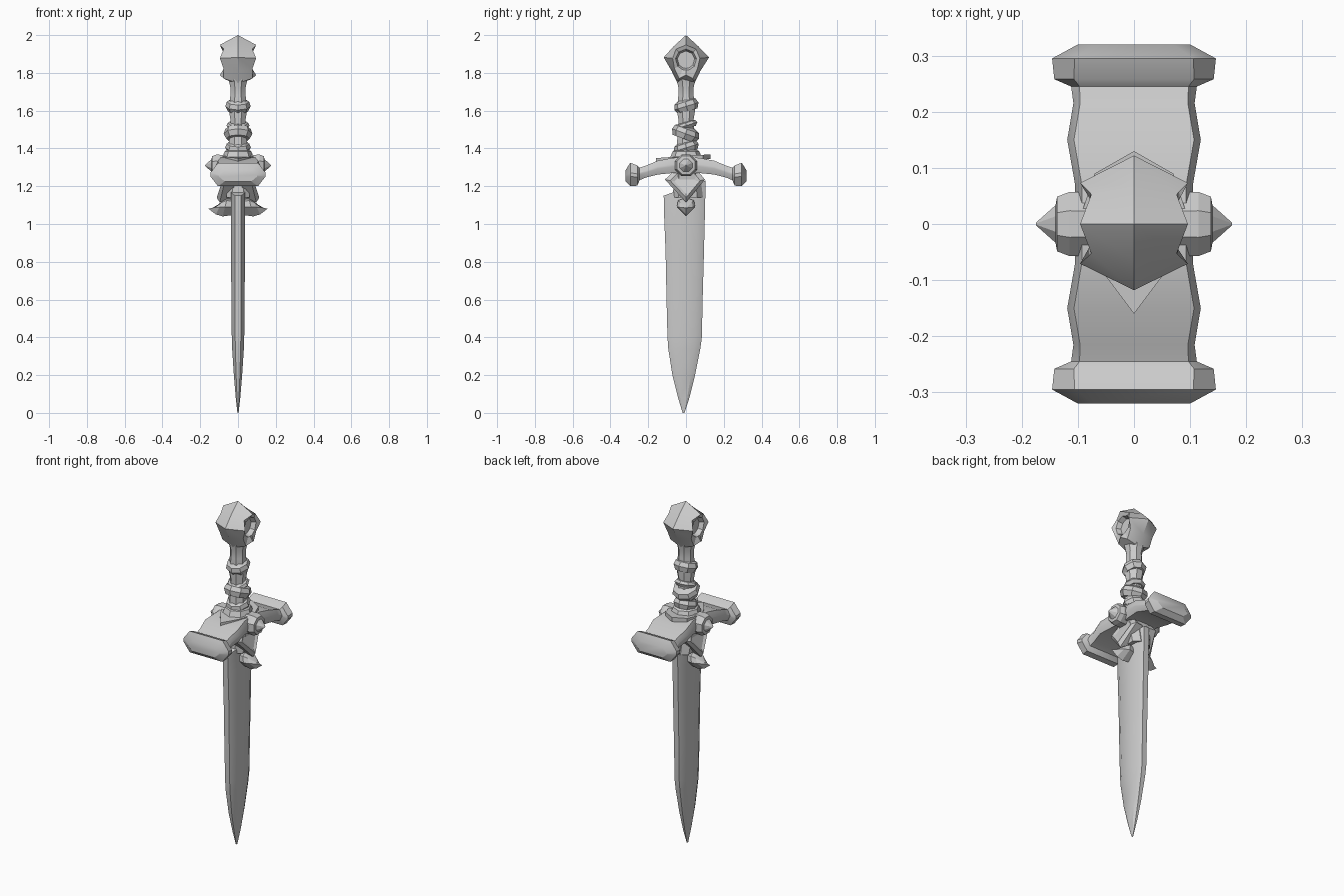
import bpy, bmesh, math
from mathutils import Vector, Matrix

if "Cube" in bpy.data.objects:
    bpy.data.objects.remove(bpy.data.objects["Cube"])


def finish(name, bm, angle=28):
    bmesh.ops.recalc_face_normals(bm, faces=bm.faces[:])
    mesh = bpy.data.meshes.new(name)
    bm.to_mesh(mesh)
    bm.free()
    ob = bpy.data.objects.new(name, mesh)
    bpy.context.collection.objects.link(ob)
    bpy.ops.object.select_all(action='DESELECT')
    bpy.context.view_layer.objects.active = ob
    ob.select_set(True)
    bpy.ops.object.shade_smooth_by_angle(angle=math.radians(angle))
    return ob


def loft(name, rings, closed=False, angle=28):
    """Skin a series of equal-length rings; cap the ends unless closed."""
    bm = bmesh.new()
    vs = [[bm.verts.new(p) for p in r] for r in rings]
    n = len(rings[0])
    pairs = list(zip(vs, vs[1:])) + ([(vs[-1], vs[0])] if closed else [])
    for a, b in pairs:
        for i in range(n):
            j = (i + 1) % n
            bm.faces.new((a[i], a[j], b[j], b[i]))
    if not closed:
        bm.faces.new(vs[0])
        bm.faces.new(vs[-1])
    return finish(name, bm, angle)


def circle(r, n, z, start=0.0, ry=None):
    ry = ry or r
    return [(r * math.cos(start + math.tau * i / n),
             ry * math.sin(start + math.tau * i / n), z) for i in range(n)]


# Blade: bevelled section, slightly uneven edges (z, left y, right y, half thickness)
def blade_ring(z, y0, y1, t, z_shift=0.0):
    c, h = (y0 + y1) / 2, (y1 - y0) / 2
    pts = [(0.45, -1), (1, -0.62), (1, 0.62), (0.45, 1),
           (-0.45, 1), (-1, 0.62), (-1, -0.62), (-0.45, -1)]
    return [(x * t, c + y * h, z + z_shift * y) for x, y in pts]


blade = [(0.0, -0.018, -0.008, 0.003), (0.08, -0.042, 0.018, 0.012),
         (0.2, -0.072, 0.048, 0.022), (0.34, -0.094, 0.076, 0.031),
         (0.4, -0.098, 0.084, 0.033), (0.6, -0.103, 0.088, 0.035),
         (0.85, -0.108, 0.095, 0.037), (1.05, -0.116, 0.1, 0.038)]
loft("blade", [blade_ring(*b) for b in blade] + [blade_ring(1.19, -0.118, 0.104, 0.036, 0.04)])
loft("blade_root", [blade_ring(1.14, -0.07, 0.09, 0.06), blade_ring(1.3, -0.06, 0.07, 0.08)])


# Crossguard: drooping bar with flared ends (y, bottom z, top z, half width, chamfer)
def guard_ring(y, z0, z1, w, c):
    d = (z1 - z0) * 0.42
    return [(w - c, y, z1), (w, y, z1 - d), (w, y, z0 + d), (w - c, y, z0),
            (c - w, y, z0), (-w, y, z0 + d), (-w, y, z1 - d), (c - w, y, z1)]


half = [(0.0, 1.265, 1.355, 0.105, 0.012), (0.07, 1.27, 1.35, 0.105, 0.012),
        (0.15, 1.262, 1.335, 0.119, 0.012), (0.215, 1.245, 1.308, 0.108, 0.012),
        (0.245, 1.232, 1.298, 0.112, 0.015), (0.258, 1.203, 1.31, 0.142, 0.035),
        (0.295, 1.2, 1.324, 0.146, 0.04), (0.32, 1.225, 1.285, 0.1, 0.03)]
loft("crossguard", [guard_ring(-s[0], *s[1:]) for s in reversed(half)] +
     [guard_ring(*s) for s in half[1:]])

# Thin pointed collar plate between guard and grip
collar = [(0, -0.16), (0.06, -0.08), (0.1, 0), (0.07, 0.09), (0, 0.13), (-0.07, 0.09),
          (-0.1, 0), (-0.06, -0.08)]
loft("collar_plate", [[(x, y, z + 0.07 * y) for x, y in collar] for z in (1.335, 1.36)])
loft("grip_base", [circle(0.085, 8, 1.35), circle(0.07, 8, 1.385), circle(0.045, 8, 1.4)])

# Guard studs, chevrons and fangs on both broad sides
chevron = [(-0.112, 1.235), (-0.06, 1.285), (0.06, 1.285), (0.1, 1.235), (0.05, 1.175),
           (0, 1.115), (-0.055, 1.175)]
fang = [(-0.042, 1.125), (0, 1.14), (0.042, 1.125), (0.048, 1.09), (0, 1.04), (-0.048, 1.09)]


def plate(name, s, outline, centre, layers):
    """Stack scaled copies of a (y, z) outline outward along x."""
    cy, cz = centre
    loft(name, [[(s * (x + slope * (cz - z)), cy + (y - cy) * k, cz + (z - cz) * k)
                 for y, z in outline] for x, k, slope in layers], angle=20)


for side, s in (("left", -1), ("right", 1)):
    stud = [(y, z + 1.31) for y, z, _ in circle(0.06, 8, 0, math.pi / 8)]
    plate(side + "_stud", s, stud, (0, 1.31),
          [(0.06, 1, 0), (0.115, 1.03, 0), (0.137, 0.88, 0), (0.14, 0.6, 0), (0.175, 0.04, 0)])
    plate(side + "_chevron", s, chevron, (0, 1.215),
          [(0.02, 0.95, 0), (0.072, 1, 0.25), (0.088, 0.75, 0.25), (0.08, 0.55, 0.2)])
    plate(side + "_fang", s, fang, (0, 1.085),
          [(0.02, 0.8, 0), (0.07, 1, 0.25), (0.1, 0.75, 0.4), (0.138, 0.1, 0.4)])

# Grip
loft("grip", [circle(r, 8, z, math.pi / 8) for z, r in
              ((1.36, 0.056), (1.45, 0.05), (1.55, 0.043), (1.6, 0.052), (1.68, 0.044),
               (1.72, 0.043), (1.77, 0.055))])


# Tilted wrapping bands around the grip
def band(name, z, r, h, tilt):
    rot = Matrix.Translation((0, 0, z)) @ Matrix.Rotation(tilt, 4, 'X')
    prof = [(0.03, -h), (r - 0.014, -h), (r, -0.2 * h), (r - 0.008, 0.5 * h), (0.03, h)]
    loft(name, [[rot @ Vector(p) for p in circle(pr, 8, pz)] for pr, pz in prof])


for i, b in enumerate([(1.41, 0.068, 0.032, 0.3), (1.485, 0.076, 0.036, -0.35),
                       (1.525, 0.062, 0.02, 0.3), (1.63, 0.067, 0.035, 0.3)]):
    band("grip_band_%d" % (i + 1), *b)

# Pommel: diamond block with a round socket in each broad side
rim = [(0.122, 1.882), (0.066, 1.94), (0, 2.0), (-0.066, 1.94),
       (-0.118, 1.882), (-0.076, 1.81), (-0.045, 1.745), (0, 1.735), (0.045, 1.745), (0.076, 1.81)]
n = len(rim)
peaks = (0, 2, 4, 7)


def pommel_ring(x, k):
    return [(x, y * k, 1.87 + (z - 1.87) * k) for y, z in rim]


def pommel_face(s):
    face = []
    for i, (y, z) in enumerate(rim):
        k = 0.6 if i in (0, 2, 4, 7) else 0.8
        x = 0.096 if i in peaks else 0.076
        face.append((s * x, y * k, 1.87 + (z - 1.87) * k))
    return face


def socket(x, r):
    out = []
    for y, z in rim:
        a = math.atan2(z - 1.87, y)
        out.append((x, r * math.cos(a), 1.87 + r * math.sin(a)))
    return out


loft("pommel", [socket(-0.052, 0.046), socket(-0.078, 0.056), pommel_face(-1),
                pommel_ring(0, 1), pommel_face(1), socket(0.078, 0.056),
                socket(0.052, 0.046)])
